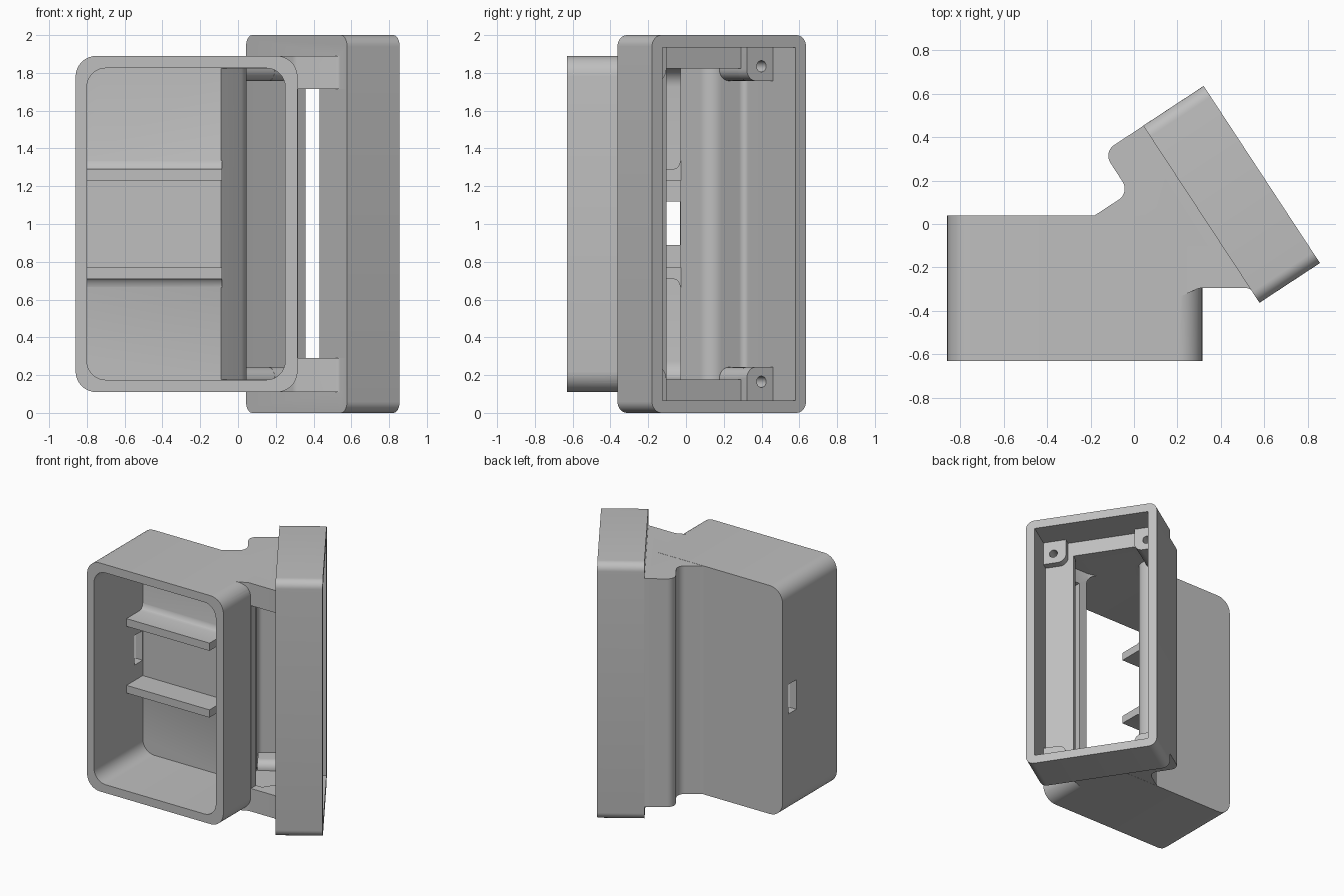
import bpy, bmesh, math
from mathutils import Vector

cube = bpy.data.objects.get("Cube")
if cube:
    bpy.data.objects.remove(cube, do_unlink=True)

grey = bpy.data.materials.new("plain_grey")
grey.use_nodes = True
grey.diffuse_color = (0.52, 0.52, 0.52, 1)
grey.node_tree.nodes["Principled BSDF"].inputs["Base Color"].default_value = (0.52, 0.52, 0.52, 1)

X, Y, Z = Vector((1, 0, 0)), Vector((0, 1, 0)), Vector((0, 0, 1))
# Axes of the tilted frame: along its length, and out of its open face
U, N = Vector((0.549, -0.836, 0)), Vector((0.836, 0.549, 0))
BACK = Vector((0.31, 0.045, 0))


def fillet(corners, steps=8):
    """Round each (x, y, radius) corner of a closed outline."""
    out = []
    for i, (x, y, r) in enumerate(corners):
        p = Vector((x, y))
        if r == 0:
            out.append(p)
            continue
        a = (Vector(corners[i - 1][:2]) - p).normalized()
        b = (Vector(corners[(i + 1) % len(corners)][:2]) - p).normalized()
        half = a.angle(b) / 2
        centre = p + (a + b).normalized() * r / math.sin(half)
        start = p + a * r / math.tan(half) - centre
        end = p + b * r / math.tan(half) - centre
        sweep = math.pi - 2 * half
        for k in range(steps + 1):
            t = k / steps
            out.append(centre + (start * math.sin((1 - t) * sweep)
                                 + end * math.sin(t * sweep)) / math.sin(sweep))
    return out


def rect(x0, y0, x1, y1, r=0):
    return [(x0, y0, r), (x1, y0, r), (x1, y1, r), (x0, y1, r)]


def prism(name, corners, origin, ex, ey, ez, lo, hi):
    """Extrude a rounded outline along ez from lo to hi."""
    bm = bmesh.new()
    pts = fillet(corners)
    rings = [[bm.verts.new(origin + ex * p.x + ey * p.y + ez * d) for p in pts] for d in (lo, hi)]
    bm.faces.new(rings[0])
    bm.faces.new(rings[1])
    for i in range(len(pts)):
        bm.faces.new((rings[0][i - 1], rings[0][i], rings[1][i], rings[1][i - 1]))
    bmesh.ops.recalc_face_normals(bm, faces=bm.faces)
    mesh = bpy.data.meshes.new(name)
    bm.to_mesh(mesh)
    bm.free()
    mesh.materials.append(grey)
    obj = bpy.data.objects.new(name, mesh)
    bpy.context.collection.objects.link(obj)
    return obj


def combine(base, tool, operation):
    mod = base.modifiers.new(operation.lower(), 'BOOLEAN')
    mod.operation, mod.solver, mod.object = operation, 'EXACT', tool
    bpy.context.view_layer.objects.active = base
    bpy.ops.object.modifier_apply(modifier=mod.name)
    bpy.data.objects.remove(tool, do_unlink=True)


def upright(name, corners, lo, hi):
    return prism(name, corners, Vector(), X, Y, Z, lo, hi)


def straight(name, corners, lo, hi):
    return prism(name, corners, Vector(), X, Z, Y, lo, hi)


def tilted(name, corners, lo, hi):
    return prism(name, corners, BACK, U, Z, N, lo, hi)


# Outer bodies: straight box, angled neck, tilted frame
housing = straight("angled_housing", rect(-0.86, 0.11, 0.315, 1.89, 0.11), -0.63, 0.04)
neck = [(-0.2, 0.027, 0), (-0.02, 0.145, 0.06), (-0.141, 0.331, 0.06), (0.04, 0.45, 0),
        (0.08, 0.45, 0), (0.6, -0.32, 0), (0.565, -0.335, 0), (0.535, -0.295, 0.04),
        (0.30, -0.295, 0.06), (0.2, -0.34, 0), (0.2, -0.2, 0), (-0.2, -0.01, 0)]
combine(housing, upright("neck", neck, 0.111, 1.889), 'UNION')
combine(housing, tilted("tilted_frame", rect(-0.4875, 0, 0.4875, 2, 0.06), 0, 0.333), 'UNION')

# Cavities that run through all three bodies
combine(housing, straight("box_cavity", rect(-0.8, 0.175, 0.25, 1.825, 0.1), -0.7, -0.03), 'DIFFERENCE')
hollow = [(-0.1, -0.04, 0), (0.07, 0.126, 0.09), (-0.051, 0.312, 0.035), (0.16, 0.451, 0),
          (0.514, -0.08, 0), (0.43, -0.135, 0), (0.37, -0.23, 0), (0.24, -0.23, 0), (-0.1, -0.15, 0)]
combine(housing, upright("neck_cavity", hollow, 0.176, 1.824), 'DIFFERENCE')
combine(housing, tilted("frame_cavity", rect(-0.4225, 0.065, 0.4225, 1.935), 0.06, 0.4), 'DIFFERENCE')

# Side window in the neck and cable slot in the box wall
window = [(0.317, -0.36, 0), (0.579, -0.36, 0), (0.429, -0.133, 0), (0.39, -0.09, 0), (0.317, -0.14, 0)]
combine(housing, upright("window", window, 0.29, 1.715), 'DIFFERENCE')
combine(housing, straight("slot", rect(-0.9, 0.89, -0.75, 1.12), -0.13, -0.031), 'DIFFERENCE')

# Two shelves, filleted into the back wall and mirrored about mid height
for side in (1, -1):
    profile = [(-0.01, 0.23), (-0.23, 0.23), (-0.23, 0.29), (-0.07, 0.29),
               (-0.05, 0.296), (-0.036, 0.311), (-0.03, 0.335), (-0.01, 0.335)]
    shelf = [(y, 1 + side * z, 0) for y, z in profile]
    combine(housing, prism("shelf", shelf, Vector(), Y, Z, X, -0.82, -0.085), 'UNION')

# Four screw bosses in the frame corners
for end in (-1, 1):
    for side in (-1, 1):
        def corner(inner, outer, low, high, r):
            return [(end * outer, 1 + side * high, 0), (end * inner, 1 + side * high, 0),
                    (end * inner, 1 + side * low, r), (end * outer, 1 + side * low, 0)]
        combine(housing, tilted("boss", corner(0.255, 0.44, 0.757, 0.95, 0.06), 0.03, 0.116), 'UNION')
        if end < 0:
            root = corner(0.256, 0.438, 0.758, 0.85, 0.06)
            combine(housing, tilted("boss_root", root, -0.15, 0.1), 'UNION')
        hole = rect(end * 0.348 - 0.03, 1 + side * 0.835 - 0.03,
                    end * 0.348 + 0.03, 1 + side * 0.835 + 0.03, 0.0299)
        combine(housing, tilted("screw_hole", hole, 0.0, 0.15), 'DIFFERENCE')

# Smooth the rounded edges only
bpy.ops.object.select_all(action='DESELECT')
housing.select_set(True)
bpy.context.view_layer.objects.active = housing
bpy.ops.object.shade_smooth_by_angle(angle=math.radians(30))
